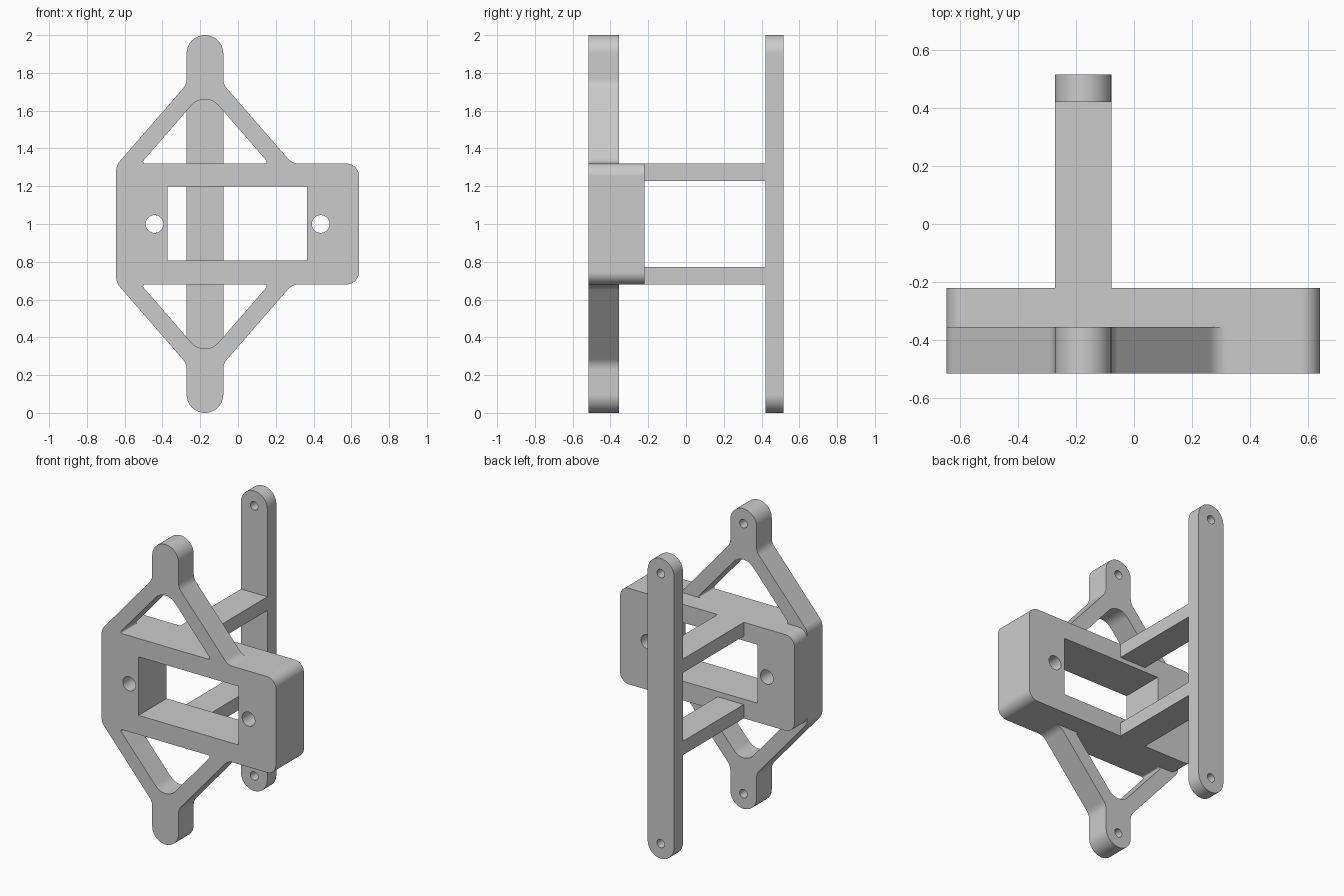
import bpy, bmesh, math
from mathutils import Vector

if "Cube" in bpy.data.objects:
    bpy.data.objects.remove(bpy.data.objects["Cube"], do_unlink=True)

grey = bpy.data.materials.new("light grey plastic")
grey.use_nodes = True
COLOUR = (0.6, 0.6, 0.6, 1)
grey.diffuse_color = COLOUR
grey.node_tree.nodes["Principled BSDF"].inputs["Base Color"].default_value = COLOUR

FRONT, STEP, BACK = -0.515, -0.355, -0.22     # depth of the front frame
BAR_FRONT, BAR_BACK = 0.42, 0.515             # depth of the rear bar
ARM_X, ARM_HALF = -0.175, 0.097               # axis and half width of the arm
ARM_L, ARM_R = ARM_X - ARM_HALF, ARM_X + ARM_HALF
TIP_R = ARM_HALF - 0.0005


def rounded(corners, steps=10):
    """Turn (x, z, radius) corners into an outline with filleted corners."""
    out = []
    for i, (x, z, r) in enumerate(corners):
        p = Vector((x, z))
        if r == 0:
            out.append(p)
            continue
        a = (Vector(corners[i - 1][:2]) - p).normalized()
        b = (Vector(corners[(i + 1) % len(corners)][:2]) - p).normalized()
        half = a.angle(b) / 2
        centre = p + (a + b).normalized() * r / math.sin(half)
        start = p + a * r / math.tan(half) - centre
        end = p + b * r / math.tan(half) - centre
        sweep = start.angle_signed(end)
        for k in range(steps + 1):
            t = -sweep * k / steps
            out.append(centre + Vector((start.x * math.cos(t) - start.y * math.sin(t),
                                        start.x * math.sin(t) + start.y * math.cos(t))))
    return out


def flip(corners):
    """Mirror corners about mid height, keeping the winding."""
    return [(x, 2 - z, r) for x, z, r in reversed(corners)]


def box(x0, x1, z0, z1, r=0):
    return [(x1, z0, r), (x1, z1, r), (x0, z1, r), (x0, z0, r)]


def prism(name, outline, y0, y1):
    """Extrude an x-z outline from y0 to y1."""
    bm = bmesh.new()
    face = bm.faces.new([bm.verts.new((p.x, y0, p.y)) for p in outline])
    new = bmesh.ops.extrude_face_region(bm, geom=[face])["geom"]
    bmesh.ops.translate(bm, vec=(0, y1 - y0, 0),
                        verts=[v for v in new if isinstance(v, bmesh.types.BMVert)])
    bmesh.ops.recalc_face_normals(bm, faces=bm.faces)
    mesh = bpy.data.meshes.new(name)
    bm.to_mesh(mesh)
    bm.free()
    mesh.materials.append(grey)
    obj = bpy.data.objects.new(name, mesh)
    bpy.context.collection.objects.link(obj)
    return obj


def hole(x, z, r, y0, y1, sides=32):
    ring = [Vector((x + r * math.cos(k * math.tau / sides),
                    z + r * math.sin(k * math.tau / sides))) for k in range(sides)]
    return prism("hole_cutter", ring, y0, y1)


def activate(obj):
    bpy.ops.object.select_all(action="DESELECT")
    obj.select_set(True)
    bpy.context.view_layer.objects.active = obj


def combine(obj, other, operation):
    """Apply a boolean and discard the second operand."""
    activate(obj)
    mod = obj.modifiers.new("combine", "BOOLEAN")
    mod.operation, mod.solver, mod.object = operation, "EXACT", other
    bpy.ops.object.modifier_apply(modifier=mod.name)
    bpy.data.objects.remove(other, do_unlink=True)


def finish(obj):
    activate(obj)
    bpy.ops.object.shade_smooth_by_angle(angle=math.radians(30))
    mod = obj.modifiers.new("even shading", "WEIGHTED_NORMAL")
    mod.keep_sharp = True


# Front frame: plate with a triangular arm above and below
upper = [(0.64, 1.32, 0.065), (0.287, 1.32, 0.08), (ARM_R, 1.74, 0.08),
         (ARM_R, 2, TIP_R), (ARM_L, 2, TIP_R), (ARM_L, 1.74, 0.08),
         (-0.645, 1.31, 0.08)]
frame = prism("front_frame", rounded(upper + flip(upper)), FRONT, STEP)

# Triangular openings in the arms
opening = [(0.164, 1.32, 0.01), (ARM_X, 1.71, 0.095), (-0.514, 1.32, 0.01)]
for corners in (opening, flip(opening)):
    combine(frame, prism("opening_cutter", rounded(corners), FRONT - 0.1, STEP + 0.1), "DIFFERENCE")

# Deep rounded block behind the plate
block = prism("block", rounded(box(-0.645, 0.64, 0.68, 1.32, 0.065)), STEP, BACK)
combine(frame, block, "UNION")

# Window and screw holes through the block
window = prism("window_cutter", rounded(box(-0.372, 0.365, 0.808, 1.198)), FRONT - 0.1, BACK + 0.1)
combine(frame, window, "DIFFERENCE")
for x in (-0.442, 0.438):
    combine(frame, hole(x, 1.0, 0.047, FRONT - 0.1, BACK + 0.1), "DIFFERENCE")

# Rear bar with rounded ends
bar = prism("rear_bar", rounded(box(ARM_L, ARM_R, 0, 2, TIP_R)), BAR_FRONT, BAR_BACK)

# Pin holes: blind in the frame tips, through the bar
for z in (0.1, 1.9):
    combine(frame, hole(ARM_X, z, 0.028, STEP - 0.1, STEP + 0.1), "DIFFERENCE")
    combine(bar, hole(ARM_X, z, 0.028, BAR_FRONT - 0.1, BAR_BACK + 0.1), "DIFFERENCE")

# Rails joining the frame to the bar
rail = box(ARM_L, ARM_R, 1.228, 1.32)
upper_rail = prism("upper_rail", rounded(rail), BACK, BAR_FRONT)
lower_rail = prism("lower_rail", rounded(flip(rail)), BACK, BAR_FRONT)

for part in (frame, bar, upper_rail, lower_rail):
    finish(part)
